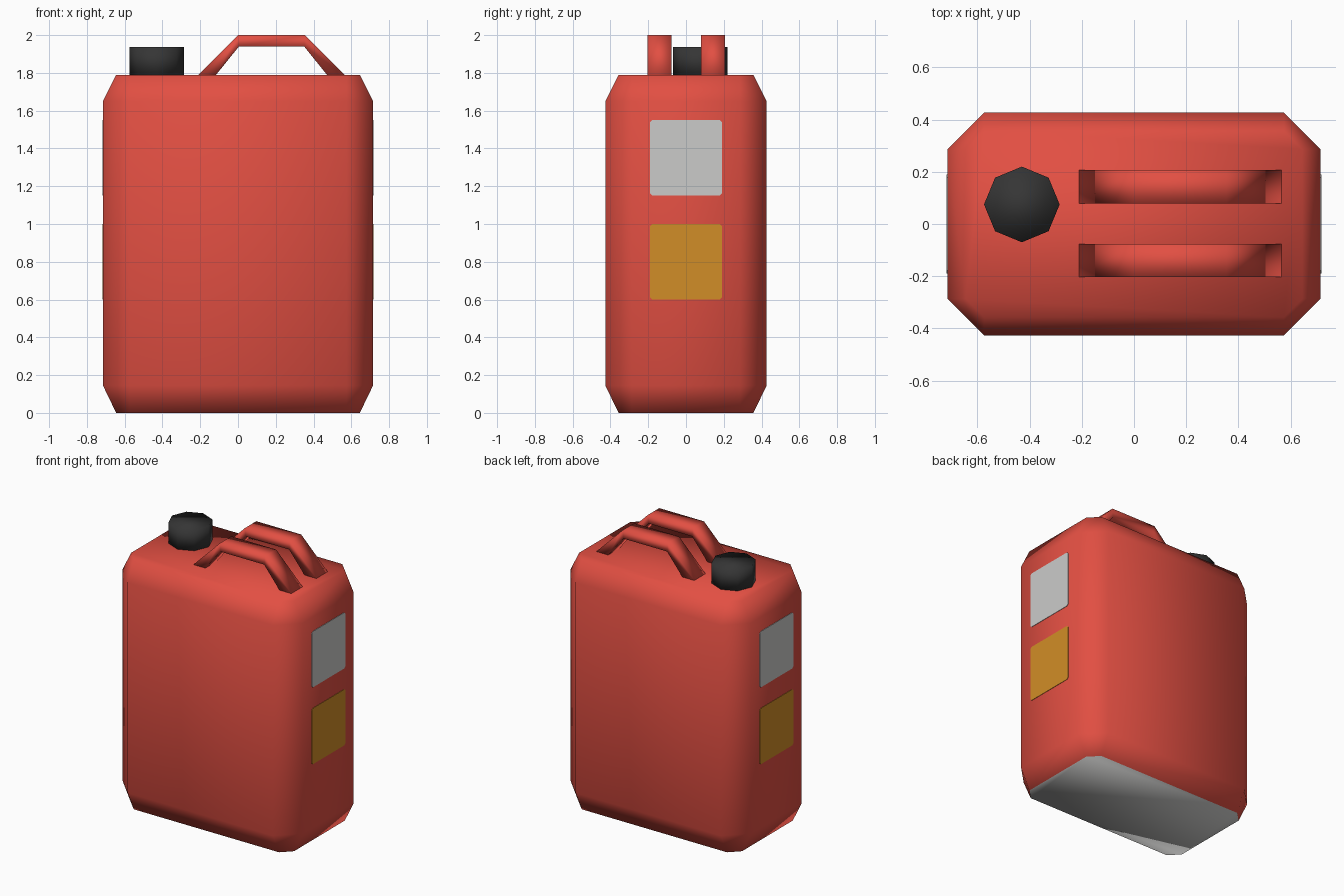
import bpy, bmesh, math

if "Cube" in bpy.data.objects:
    bpy.data.objects.remove(bpy.data.objects["Cube"])


def material(name, rgb):
    m = bpy.data.materials.new(name)
    m.diffuse_color = (*rgb, 1.0)
    m.use_nodes = True
    m.node_tree.nodes["Principled BSDF"].inputs["Base Color"].default_value = m.diffuse_color
    return m


RED = material("red plastic", (0.76, 0.078, 0.055))
BLACK = material("black cap", (0.036, 0.036, 0.036))
GREY = material("pale grey", (0.60, 0.60, 0.59))
YELLOW = material("amber label", (0.64, 0.27, 0.02))


def loft(name, rings, mats, smooth=True):
    """Skin a list of matching point rings and close both ends."""
    bm = bmesh.new()
    loops = [[bm.verts.new(p) for p in ring] for ring in rings]
    n = len(loops[0])
    for a, b in zip(loops, loops[1:]):
        for i in range(n):
            j = (i + 1) % n
            bm.faces.new((a[i], a[j], b[j], b[i]))
    bm.faces.new(loops[0])
    bm.faces.new(loops[-1])
    bmesh.ops.recalc_face_normals(bm, faces=bm.faces)
    bm.normal_update()
    for f in bm.faces:
        f.smooth = smooth
    mesh = bpy.data.meshes.new(name)
    bm.to_mesh(mesh)
    bm.free()
    for m in mats:
        mesh.materials.append(m)
    obj = bpy.data.objects.new(name, mesh)
    bpy.context.collection.objects.link(obj)
    return obj


def cut_rect(hx, hy, c):
    """Rectangle outline with its corners cut off by c."""
    return [(hx, -hy + c), (hx, hy - c), (hx - c, hy), (-hx + c, hy),
            (-hx, hy - c), (-hx, -hy + c), (-hx + c, -hy), (hx - c, -hy)]


# Can body: chamfered box with a grey underside
wide, narrow = cut_rect(0.715, 0.427, 0.14), cut_rect(0.645, 0.357, 0.07)
levels = [(narrow, 0), (wide, 0.145), (wide, 1.65), (narrow, 1.79)]
body = loft("can_body", [[(x, y, z) for x, y in s] for s, z in levels], [RED, GREY])
for p in body.data.polygons:
    p.material_index = 1 if p.normal.z < -0.9 else 0

# Octagonal screw cap
octagon = [(-0.43 + 0.145 * math.cos(k * math.pi / 4),
            0.075 + 0.145 * math.sin(k * math.pi / 4)) for k in range(8)]
loft("screw_cap", [[(x, y, z) for x, y in octagon] for z in (1.785, 1.937)], [BLACK])

# Two parallel carrying handles: (outer x, outer z, inner x, inner z)
stations = [(-0.215, 1.785, -0.12, 1.785), (0.0, 2.0, 0.005, 1.94),
            (0.355, 2.0, 0.35, 1.94), (0.57, 1.785, 0.475, 1.785)]
for side, y in (("front", -0.14), ("back", 0.143)):
    a, b = y - 0.064, y + 0.064
    loft(side + "_handle",
         [[(ox, a, oz), (ox, b, oz), (ix, b, iz), (ix, a, iz)]
          for ox, oz, ix, iz in stations], [RED])

# Thin labels on both narrow sides
for side, s in (("right", 1), ("left", -1)):
    for label, z, mat in (("upper", 1.35, GREY), ("lower", 0.8, YELLOW)):
        outline = cut_rect(0.19, 0.2, 0.012)
        loft(f"{side}_{label}_label",
             [[(s * x, u, z + v) for u, v in outline] for x in (0.713, 0.718)],
             [mat], smooth=False)
